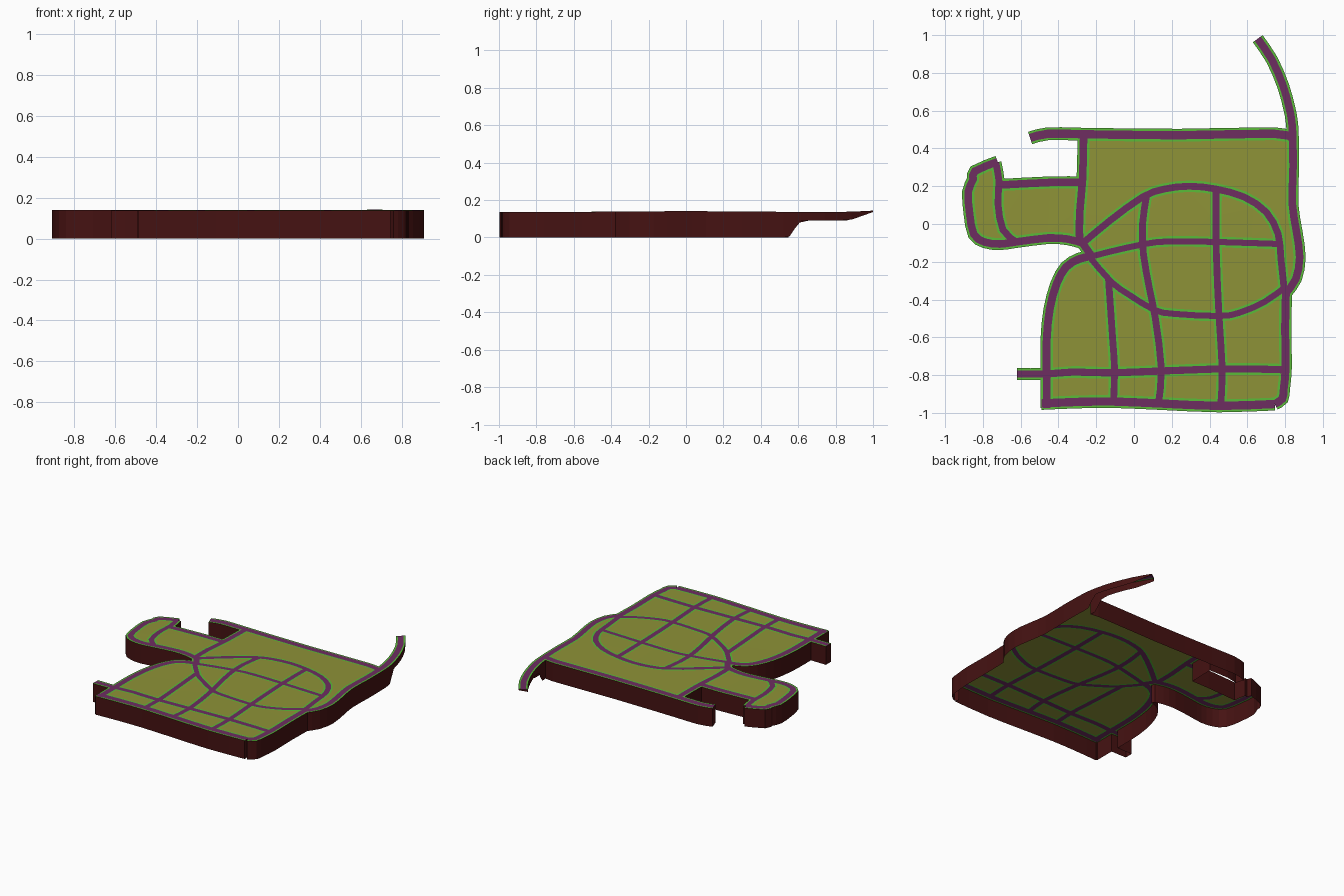
import bpy
from mathutils import Vector
from mathutils.geometry import delaunay_2d_cdt

if "Cube" in bpy.data.objects:
    bpy.data.objects.remove(bpy.data.objects["Cube"])

VERGE = 0.012      # grass strip beside each road
strips = {"road": [], "verge": []}
cdt_verts, cdt_edges = [], []


def smooth(pts):
    """Insert one Catmull-Rom midpoint in every segment."""
    out = []
    for i in range(len(pts) - 1):
        a, b = pts[i], pts[i + 1]
        p = pts[i - 1] if i else a
        n = pts[i + 2] if i + 2 < len(pts) else b
        out += [a, (9 * (a + b) - p - n) / 16]
    return out + [pts[-1]]


def strip(kind, pts, half):
    """Offset a centre line to both sides and store its quads and outline."""
    left, right = [], []
    for i, p in enumerate(pts):
        d0 = (p - pts[i - 1]).normalized() if i else None
        d1 = (pts[i + 1] - p).normalized() if i + 1 < len(pts) else None
        d0, d1 = d0 or d1, d1 or d0
        t = (d0 + d1).normalized()
        n = Vector((-t.y, t.x)) * half / max(t.dot(d0), 0.6)
        left.append(p + n)
        right.append(p - n)
    for i in range(len(pts) - 1):
        strips[kind].append([left[i], left[i + 1], right[i + 1], right[i]])
    ring = left + right[::-1]
    base = len(cdt_verts)
    cdt_verts.extend(ring)
    cdt_edges.extend((base + i, base + (i + 1) % len(ring)) for i in range(len(ring)))


def road(pts, half=0.021, curved=True):
    pts = [Vector(p) for p in pts]
    line = smooth(pts) if curved else pts
    strip("road", line, half)
    strip("verge", line, half + VERGE)
    return pts


def inside(p, poly):
    hit = False
    for a, b in zip(poly, poly[1:] + poly[:1]):
        if (a.y > p.y) != (b.y > p.y) and p.x < a.x + (p.y - a.y) * (b.x - a.x) / (b.y - a.y):
            hit = not hit
    return hit


# Perimeter roads
north = road([(-.55, .455), (-.455, .478), (-.26, .475), (.24, .47), (.74, .478), (.835, .457)], .022)
east = road([(.655, .981), (.73, .87), (.79, .73), (.823, .61), (.834, .55), (.84, .475), (.842, .3),
             (.838, .106), (.86, -.04), (.877, -.175), (.857, -.29), (.805, -.365)], .02)
south_east = road([(.805, -.33), (.8, -.555), (.803, -.757), (.793, -.87), (.785, -.925), (.745, -.953)])
south = road([(.745, -.953), (.45, -.963), (.135, -.95), (-.108, -.94), (-.3, -.942), (-.49, -.95)], .022)
west = road([(-.462, -.975), (-.462, -.794), (-.462, -.61), (-.446, -.45), (-.41, -.317), (-.36, -.228),
             (-.29, -.185), (-.224, -.17)])
neck = road([(-.22, -.175), (-.288, -.08)], .02, False)
link = road([(-.267, .46), (-.272, .24), (-.288, .053), (-.288, -.09)], .02)

# Western peninsula roads
shore = road([(-.275, -.1), (-.35, -.08), (-.456, -.074), (-.625, -.095), (-.71, -.106), (-.79, -.096),
              (-.848, -.055), (-.87, .053), (-.878, .17), (-.852, .235), (-.842, .28), (-.722, .33)], .02)
inner = road([(-.732, .325), (-.715, .228), (-.72, .106), (-.694, -.03), (-.625, -.095)], .018)
neck_north = road([(-.715, .206), (-.446, .22), (-.277, .22)], .02)

# Inner loop and cross streets
road([(-.275, -.105), (-.13, .016), (.045, .143), (.16, .185), (.293, .2), (.435, .185), (.583, .143),
      (.7, .063), (.763, -.053), (.778, -.185), (.794, -.335)], .018)
road([(.8, -.335), (.69, -.413), (.557, -.47), (.45, -.487), (.214, -.476), (.108, -.455),
      (-.024, -.376), (-.12, -.307), (-.235, -.175)], .016)
road([(-.235, -.175), (-.13, -.147), (.055, -.106), (.187, -.092), (.435, -.095), (.775, -.106)], .016)
road([(.066, .148), (.045, 0), (.05, -.16), (.082, -.344), (.113, -.5), (.145, -.767), (.13, -.947)], .018)
road([(.435, .185), (.435, -.13), (.45, -.487), (.467, -.767), (.46, -.95)], .018)
road([(-.135, -.29), (-.113, -.61), (-.103, -.767), (-.108, -.94)], .018)
road([(-.62, -.794), (-.46, -.794), (-.314, -.783), (-.108, -.788), (.45, -.767), (.805, -.772)], .019)

# Land enclosed by the perimeter roads
regions = [north[2:] + east[5:] + south_east + south + west + neck + link[::-1],
           shore + inner[1:2] + neck_north + [Vector((-.288, .05))]]

# Split the plan into road, verge and ground triangles
verts, _, tris, *_ = delaunay_2d_cdt(cdt_verts, cdt_edges, [], 0, 1e-5)
parts = {"roads": [], "verges": [], "ground": []}
for tri in tris:
    a, b, c = (verts[i] for i in tri)
    area = (b - a).cross(c - a)
    if abs(area) < 1e-9:
        continue
    tri = list(tri) if area > 0 else list(tri)[::-1]
    mid = (a + b + c) / 3
    for name, polys in (("roads", strips["road"]), ("verges", strips["verge"]), ("ground", regions)):
        if any(inside(mid, q) for q in polys):
            parts[name].append(tri)
            break


def top_z(p):
    return .137 + .004 * max(0, 1 - abs(p.y) / .55) + .05 * max(0, p.y - .87)


def bottom_z(p):
    """Skirt reaches the floor, but steps up below the northern road tail."""
    keys = [(-2, 0), (.55, 0), (.61, .09), (.87, .09), (1.0, .136), (2, .136)]
    for (y0, z0), (y1, z1) in zip(keys, keys[1:]):
        if p.y <= y1:
            return z0 + (z1 - z0) * (p.y - y0) / (y1 - y0)


def build(name, points, faces, color):
    used = sorted({i for f in faces for i in f})
    remap = {v: k for k, v in enumerate(used)}
    mesh = bpy.data.meshes.new(name)
    mesh.from_pydata([points[i] for i in used], [], [[remap[i] for i in f] for f in faces])
    mat = bpy.data.materials.new(name + "_colour")
    mat.diffuse_color = (*color, 1)
    mat.use_nodes = True
    mat.node_tree.nodes["Principled BSDF"].inputs["Base Color"].default_value = mat.diffuse_color
    mesh.materials.append(mat)
    obj = bpy.data.objects.new(name, mesh)
    bpy.context.collection.objects.link(obj)


tops = [(p.x, p.y, top_z(p)) for p in verts]
lows = [(p.x, p.y, bottom_z(p)) for p in verts]
colors = {"roads": (.155, .026, .12), "verges": (.1, .5, .04), "ground": (.27, .29, .038)}
for name, faces in parts.items():
    build(name, tops, faces, colors[name])

# Skirt wall hanging from the open border
border = {(t[i], t[(i + 1) % 3]) for faces in parts.values() for t in faces for i in range(3)}
n = len(verts)
walls = [(a, a + n, b + n, b) for a, b in border if (b, a) not in border]
build("skirt_wall", tops + lows, walls, (.06, .006, .006))
